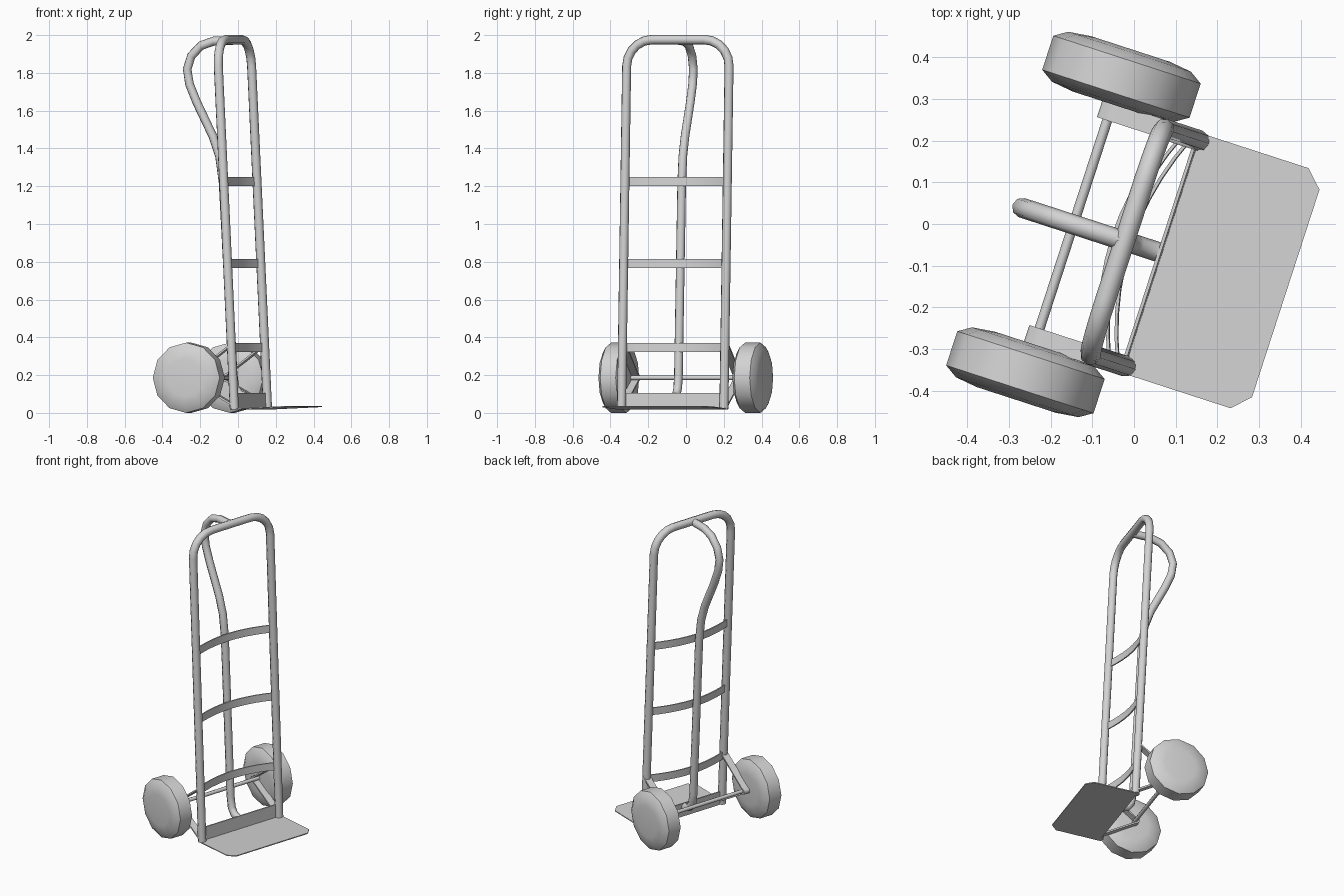
import bpy, bmesh
from math import cos, sin, pi, radians
from mathutils import Matrix, Vector

if "Cube" in bpy.data.objects:
    bpy.data.objects.remove(bpy.data.objects["Cube"], do_unlink=True)

GREY = (0.65, 0.65, 0.65, 1)
mat = bpy.data.materials.new("light_grey")
mat.use_nodes = True
mat.diffuse_color = GREY
mat.node_tree.nodes["Principled BSDF"].inputs["Base Color"].default_value = GREY

# The truck is built facing +x, then turned about z
MID = -0.046          # sideways centre line
HALF = 0.285          # half the post spacing
TURN = Matrix.Rotation(radians(-18), 4, 'Z') @ Matrix.Translation((0, MID, 0))


def post_x(z):
    """Forward position of the leaning posts at a height."""
    return 0.088 - 0.049 * z


def finish(obj, smooth=True):
    obj.data.materials.clear()
    obj.data.materials.append(mat)
    obj.matrix_world = TURN
    bpy.ops.object.select_all(action='DESELECT')
    obj.select_set(True)
    bpy.context.view_layer.objects.active = obj
    if smooth:
        bpy.ops.object.shade_smooth_by_angle(angle=radians(50))


def mesh_object(name, bm, smooth=True):
    bmesh.ops.recalc_face_normals(bm, faces=bm.faces)
    me = bpy.data.meshes.new(name)
    bm.to_mesh(me)
    bm.free()
    obj = bpy.data.objects.new(name, me)
    bpy.context.collection.objects.link(obj)
    finish(obj, smooth)


def tube(name, points, radius):
    cu = bpy.data.curves.new(name, 'CURVE')
    cu.dimensions = '3D'
    cu.bevel_depth = radius
    cu.bevel_resolution = 2
    cu.use_fill_caps = True
    sp = cu.splines.new('POLY')
    sp.points.add(len(points) - 1)
    for p, co in zip(sp.points, points):
        p.co = (*co, 1)
    obj = bpy.data.objects.new(name, cu)
    bpy.context.collection.objects.link(obj)
    bpy.ops.object.select_all(action='DESELECT')
    obj.select_set(True)
    bpy.context.view_layer.objects.active = obj
    bpy.ops.object.convert(target='MESH')
    finish(bpy.context.object)


def prism(name, outline, offset, smooth=True):
    """Extrude a closed outline of 3D points along an offset."""
    bm = bmesh.new()
    face = bm.faces.new([bm.verts.new(p) for p in outline])
    ext = bmesh.ops.extrude_face_region(bm, geom=[face])
    moved = [v for v in ext["geom"] if isinstance(v, bmesh.types.BMVert)]
    bmesh.ops.translate(bm, verts=moved, vec=Vector(offset))
    mesh_object(name, bm, smooth)


# Main hoop: two posts joined by rounded corners at the top
R, TOP = 0.14, 1.976
arc = [(HALF - R + R * cos(a), TOP - R + R * sin(a))
       for a in [i * pi / 10 for i in range(6)]]
side = [(HALF, 0.02)] + arc
hoop = side + [(-y, z) for y, z in reversed(side)]
tube("main_frame", [(post_x(z), y, z) for y, z in hoop], 0.025)

# Centre spine with the looped rear handle
spine = [(-0.015, 1.972), (-0.12, 1.968), (-0.19, 1.945), (-0.245, 1.89),
         (-0.268, 1.82), (-0.255, 1.74), (-0.215, 1.645), (-0.125, 1.465),
         (-0.088, 1.36), (-0.068, 1.22), (-0.012, 0.2), (0.0, 0.13),
         (0.025, 0.095), (0.075, 0.08)]
tube("rear_handle", [(x, 0, z) for x, z in spine], 0.024)

# Bowed cross straps
N, BOW, THICK = 10, 0.062, 0.008
for name, z in (("lower", 0.322), ("middle", 0.768), ("upper", 1.202)):
    steps = [2 * i / N - 1 for i in range(N + 1)]
    front = [(post_x(z) - BOW * (1 - t * t), t * HALF, z) for t in steps]
    back = [(x - THICK, y, z) for x, y, z in reversed(front)]
    prism(name + "_cross_strap", front + back, (-0.002, 0, 0.048))

# Toe plate with clipped front corners, and its upright back edge
W, F, C = 0.303, 0.398, 0.041
half_plate = [(0.08, W), (F - C, W), (F, W - C)]
plate = half_plate + [(x, -y) for x, y in reversed(half_plate)]
prism("toe_plate", [(x, y, 0.017 + 0.045 * (x - 0.08)) for x, y in plate],
      (0, 0, 0.006), False)
prism("toe_plate_upright", [(0.078, -HALF, 0.02), (0.086, -HALF, 0.02),
      (0.083, -HALF, 0.105), (0.075, -HALF, 0.105)], (0, 2 * HALF, 0), False)

# Axle
AX, AZ, TRACK = -0.138, 0.186, 0.373
tube("axle", [(AX, -TRACK, AZ), (AX, TRACK, AZ)], 0.012)

# Bent strap brackets holding the axle, and the wheels
bracket = [(0.07, 0.365), (-0.135, 0.21), (-0.158, 0.2), (-0.164, 0.186),
           (-0.158, 0.172), (-0.135, 0.162), (0.085, 0.035)]
inner = [(0.07, 0.353), (-0.135, 0.199), (-0.154, 0.186),
         (-0.135, 0.173), (0.085, 0.047)]
loop = bracket + inner[::-1]
profile = [(0.1, 0.07), (0.155, 0.063), (0.186, 0.043),
           (0.186, -0.043), (0.155, -0.063), (0.1, -0.07)]
SIDES = 12
for label, s in (("left", 1), ("right", -1)):
    y0 = s * HALF - 0.0225
    prism(label + "_axle_bracket", [(x, y0, z) for x, z in loop],
          (0, 0.045, 0))
    bm = bmesh.new()
    rings = [[bm.verts.new((AX + r * cos(2 * pi * i / SIDES), s * TRACK + w,
                            AZ + r * sin(2 * pi * i / SIDES)))
              for i in range(SIDES)] for r, w in profile]
    for a, b in zip(rings, rings[1:]):
        for i in range(SIDES):
            j = (i + 1) % SIDES
            bm.faces.new((a[i], a[j], b[j], b[i]))
    bm.faces.new(rings[0])
    bm.faces.new(rings[-1])
    mesh_object(label + "_wheel", bm)
